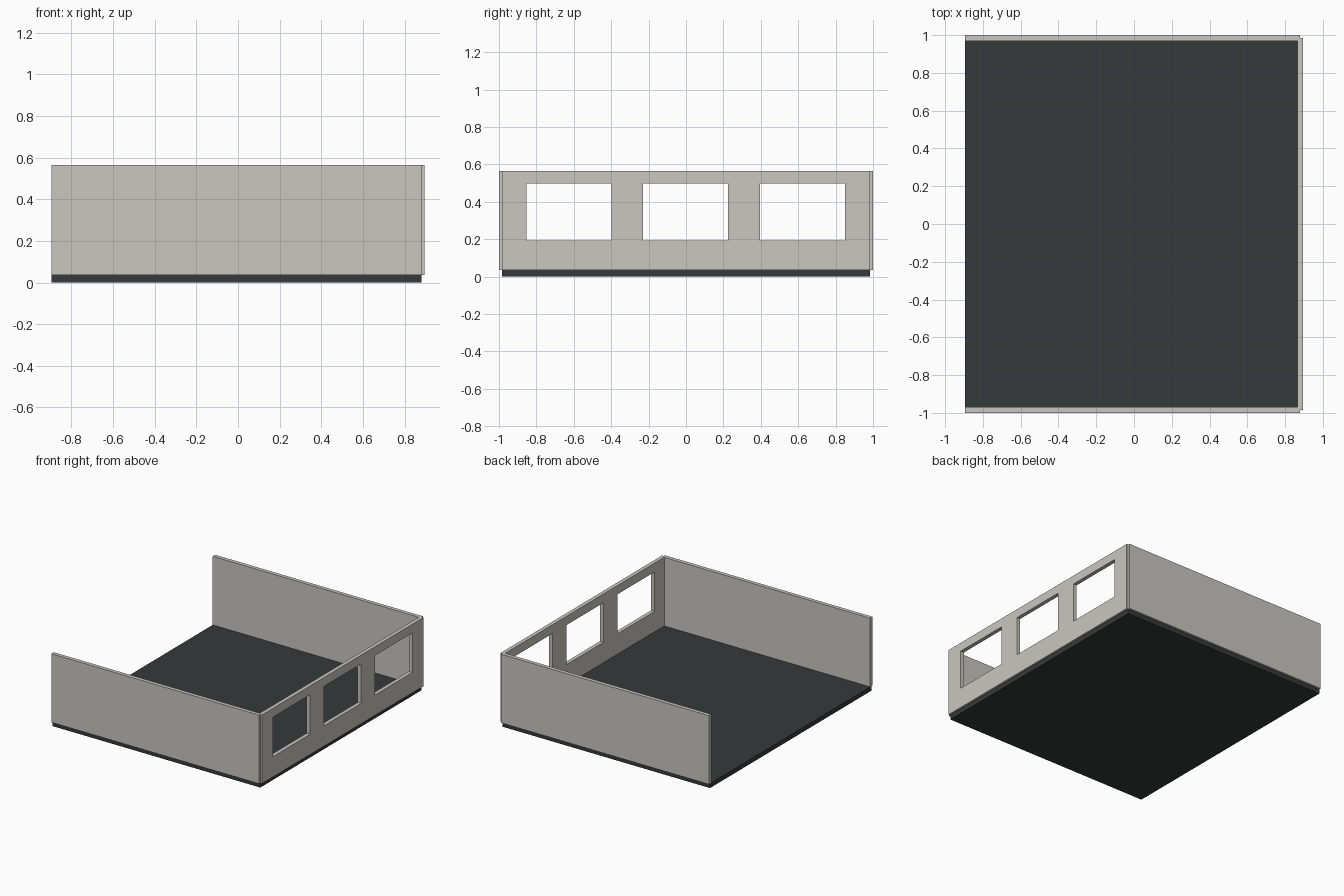
import bpy
import bmesh

if "Cube" in bpy.data.objects:
    bpy.data.objects.remove(bpy.data.objects["Cube"])


def material(name, rgb):
    m = bpy.data.materials.new(name)
    m.diffuse_color = (*rgb, 1.0)
    m.use_nodes = True
    m.node_tree.nodes["Principled BSDF"].inputs["Base Color"].default_value = m.diffuse_color
    return m


WALL = material("warm_grey_wall", (0.584, 0.571, 0.527))
FLOOR = material("dark_slate_floor", (0.036, 0.042, 0.042))

X_LEFT, X_RIGHT = -0.895, 0.88       # extent of floor and side walls
FLOOR_TOP, WALL_TOP = 0.035, 0.565
THICK = 0.03


def finish(name, bm, mat):
    bmesh.ops.recalc_face_normals(bm, faces=bm.faces)
    mesh = bpy.data.meshes.new(name)
    bm.to_mesh(mesh)
    bm.free()
    mesh.materials.append(mat)
    obj = bpy.data.objects.new(name, mesh)
    bpy.context.collection.objects.link(obj)
    return obj


def box(name, lo, hi, mat):
    bm = bmesh.new()
    bmesh.ops.create_cube(bm, size=1.0)
    for v in bm.verts:
        v.co = [a if c < 0 else b for c, a, b in zip(v.co, lo, hi)]
    return finish(name, bm, mat)


# Floor slab
box("floor", (X_LEFT, -0.985, 0), (X_RIGHT, 0.985, FLOOR_TOP), FLOOR)

# Solid front and back walls
box("front_wall", (X_LEFT, -1.0, FLOOR_TOP), (X_RIGHT, -1.0 + THICK, WALL_TOP), WALL)
box("back_wall", (X_LEFT, 1.0 - THICK, FLOOR_TOP), (X_RIGHT, 1.0, WALL_TOP), WALL)

# Right wall: a panel of cells with three window openings, extruded to thickness
ys = [-0.985]
for centre in (-0.626, -0.002, 0.623):
    ys += [centre - 0.227, centre + 0.227]
ys.append(0.985)
zs = [FLOOR_TOP, 0.192, 0.497, WALL_TOP]

bm = bmesh.new()
grid = [[bm.verts.new((0.895, y, z)) for z in zs] for y in ys]
for i in range(len(ys) - 1):
    for j in range(len(zs) - 1):
        if i % 2 == 1 and j == 1:
            continue                 # window opening
        bm.faces.new((grid[i][j], grid[i + 1][j], grid[i + 1][j + 1], grid[i][j + 1]))
ext = bmesh.ops.extrude_face_region(bm, geom=bm.faces[:], use_keep_orig=True)
new_verts = [g for g in ext["geom"] if isinstance(g, bmesh.types.BMVert)]
bmesh.ops.translate(bm, verts=new_verts, vec=(-THICK, 0, 0))
finish("window_wall", bm, WALL)
